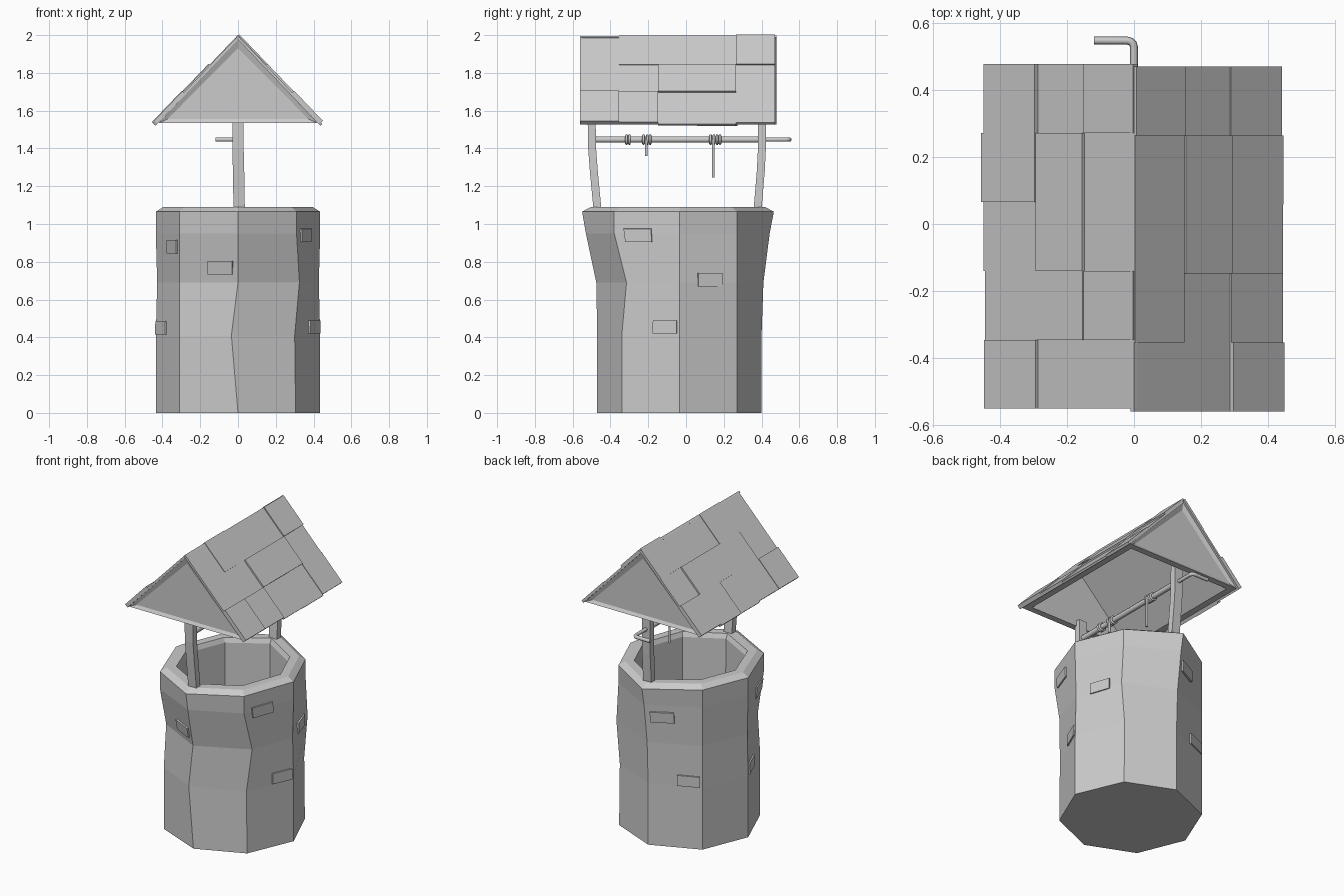
import bpy, bmesh
from math import cos, sin, pi, radians
from mathutils import Vector

cube = bpy.data.objects.get("Cube")
if cube:
    bpy.data.objects.remove(cube, do_unlink=True)

stone = bpy.data.materials.new("plain grey")
stone.use_nodes = True
GREY = (0.6, 0.6, 0.6, 1)
stone.diffuse_color = GREY
stone.node_tree.nodes["Principled BSDF"].inputs["Base Color"].default_value = GREY


def finish(name, bm):
    """Turn a bmesh into a flat shaded object."""
    bmesh.ops.recalc_face_normals(bm, faces=bm.faces)
    mesh = bpy.data.meshes.new(name)
    bm.to_mesh(mesh)
    bm.free()
    mesh.materials.append(stone)
    obj = bpy.data.objects.new(name, mesh)
    bpy.context.collection.objects.link(obj)
    return obj


def loft(name, rings):
    """Bridge a list of closed rings and cap both ends."""
    bm = bmesh.new()
    loops = [[bm.verts.new(p) for p in ring] for ring in rings]
    n = len(loops[0])
    for a, b in zip(loops, loops[1:]):
        for i in range(n):
            j = (i + 1) % n
            bm.faces.new((a[i], a[j], b[j], b[i]))
    bm.faces.new(loops[0])
    bm.faces.new(loops[-1])
    return finish(name, bm)


def tube(name, points, radius, cyclic=False):
    """Round bar along a path."""
    curve = bpy.data.curves.new(name, "CURVE")
    curve.dimensions = "3D"
    curve.bevel_depth = radius
    curve.bevel_resolution = 1
    curve.use_fill_caps = True
    line = curve.splines.new("POLY")
    line.points.add(len(points) - 1)
    for p, co in zip(line.points, points):
        p.co = (*co, 1)
    line.use_cyclic_u = cyclic
    curve.materials.append(stone)
    obj = bpy.data.objects.new(name, curve)
    bpy.context.collection.objects.link(obj)
    return obj


# Well wall: eight sided rings that flare front and back near the top
def ring(z, rx, front, back, shoulder, corner_x):
    """shoulder is the y of the front corner pair."""
    mid = -0.035
    side = [(rx, mid), (corner_x, 0.27), (0, back), (-0.31, 0.27),
            (-rx, mid), (-0.31, shoulder), (0, front), (corner_x, shoulder)]
    return [Vector((x, y, z)) for x, y in side]


wall = [ring(0, 0.435, -0.47, 0.40, -0.34, 0.305),
        ring(0.41, 0.435, -0.47, 0.40, -0.34, 0.30),
        ring(0.69, 0.428, -0.475, 0.41, -0.315, 0.325),
        ring(0.95, 0.435, -0.53, 0.443, -0.38, 0.31),
        ring(1.065, 0.435, -0.55, 0.465, -0.38, 0.31)]
wall[1][6].x = -0.035


def rim(scale, z):
    c = Vector((0, -0.04, 0))
    return [Vector((*(c + (p - c) * scale).xy, z)) for p in wall[-1]]


shaft = [rim(0.91, 1.09), rim(0.78, 1.09), rim(0.75, 1.06), rim(0.72, 0.12)]
loft("well_wall", wall + shaft)


# Raised bricks that lie on the leaning wall faces
def on_wall(face, u, z):
    for low, high in zip(wall, wall[1:]):
        if z <= high[0].z:
            t = (z - low[0].z) / (high[0].z - low[0].z)
            a = low[face].lerp(high[face], t)
            j = (face + 1) % 8
            return a.lerp(low[j].lerp(high[j], t), u)


bricks = [(4, 0.72, 0.88), (5, 0.7, 0.77), (4, 0.24, 0.45), (7, 0.36, 0.94),
          (7, 0.75, 0.455), (0, 0.53, 0.705), (2, 0.3, 0.87), (2, 0.75, 0.45)]
for k, (face, u, z) in enumerate(bricks):
    corners = [on_wall(face, u + du, z + dz) for du, dz in
               ((-0.21, -0.035), (0.21, -0.035), (0.21, 0.035), (-0.21, 0.035))]
    out = (corners[1] - corners[0]).cross(corners[3] - corners[0]).normalized()
    loft(f"brick_{k + 1}", [[p - out * 0.01 for p in corners],
                            [p + out * 0.009 for p in corners]])


# Bent posts
def post(name, path):
    loft(name, [[(x + sx * 0.03, y + sy * 0.021, z) for sx, sy in
                 ((-1, -1), (1, -1), (1, 1), (-1, 1))] for x, y, z in path])


post("front_post", [(0.006, -0.463, 1.05), (0.006, -0.47, 1.09),
                    (0.003, -0.488, 1.28), (0, -0.497, 1.4), (0, -0.5, 1.57)])
post("back_post", [(0.006, 0.375, 1.05), (0.006, 0.38, 1.09),
                   (0.003, 0.396, 1.28), (0, 0.402, 1.4), (0, 0.403, 1.57)])

# Roof frame: prism with recessed gables and a hollow underside
bm = bmesh.new()
EAVE, TOP = 1.535, 1.98
ends = [[bm.verts.new(p) for p in ((-0.42, y, EAVE), (0.42, y, EAVE), (0, y, TOP))]
        for y in (-0.55, 0.465)]
gables = [bm.faces.new(e) for e in ends]
for i in range(3):
    j = (i + 1) % 3
    f = bm.faces.new((ends[0][i], ends[0][j], ends[1][j], ends[1][i]))
    if i == 0:
        under = f
bmesh.ops.recalc_face_normals(bm, faces=bm.faces)
bmesh.ops.inset_individual(bm, faces=gables, thickness=0.05, depth=-0.012)
bmesh.ops.inset_individual(bm, faces=[under], thickness=0.06, depth=0)
hole = list(under.verts)
bm.faces.remove(under)
near = sorted((v for v in hole if v.co.y < 0), key=lambda v: v.co.x)
far = sorted((v for v in hole if v.co.y > 0), key=lambda v: v.co.x)
r0 = bm.verts.new((0, near[0].co.y, 1.91))
r1 = bm.verts.new((0, far[0].co.y, 1.91))
for vs in ((near[0], far[0], r1, r0), (near[1], far[1], r1, r0),
           (near[0], near[1], r0), (far[0], far[1], r1)):
    bm.faces.new(vs)
finish("roof_frame", bm)

# Roof tiles: five rows of three on each slope, each lifted a little
LIFTS = {-1: ("003", "122", "032", "034", "104"),
         1: ("004", "102", "130", "130", "301")}
ALONG = (0, 0.337, 0.652, 1)
for s, side in ((-1, "right"), (1, "left")):
    slope = Vector((s * 0.44, 0, -0.46))
    normal = Vector((s * 0.46, 0, 0.44)).normalized()
    for r, row in enumerate(LIFTS[s]):
        y0 = -0.556 + 0.206 * r - s * 0.004
        stretch = (0, 0, 0.012, 0.015, 0)[r]
        for c, lift in enumerate(row):
            a, b = ALONG[c], ALONG[c + 1] + (stretch if c == 2 else 0)
            base = [Vector((0, y, 1.996)) + slope * t for t, y in
                    ((a, y0), (b, y0), (b, y0 + 0.206), (a, y0 + 0.206))]
            h = 0.0035 * int(lift)
            loft(f"{side}_tile_{r + 1}_{c + 1}",
                 [[p - normal * 0.014 for p in base], [p + normal * h for p in base]])

# Winch: axle, bent crank and rope
AXLE = 1.447
tube("axle", [(0, -0.48, AXLE), (0, 0.4, AXLE)], 0.018)
bend = [(-0.02 + 0.02 * cos(radians(t)), 0.528 + 0.02 * sin(radians(t)), AXLE)
        for t in (0, 30, 60, 90)]
tube("crank", [(0, 0.38, AXLE), *bend, (-0.12, 0.548, AXLE)], 0.012)
for k, y in enumerate((-0.315, -0.3, -0.225, -0.205, -0.19, 0.13, 0.148, 0.165, 0.18)):
    coil = [(0.022 * cos(t * pi / 6), y, AXLE + 0.022 * sin(t * pi / 6)) for t in range(12)]
    tube(f"rope_coil_{k + 1}", coil, 0.007, True)
for name, y, low in (("short_rope", -0.21, 1.36), ("long_rope", 0.145, 1.245)):
    tube(name, [(0.02, y, AXLE), (0.02, y, low)], 0.008)
